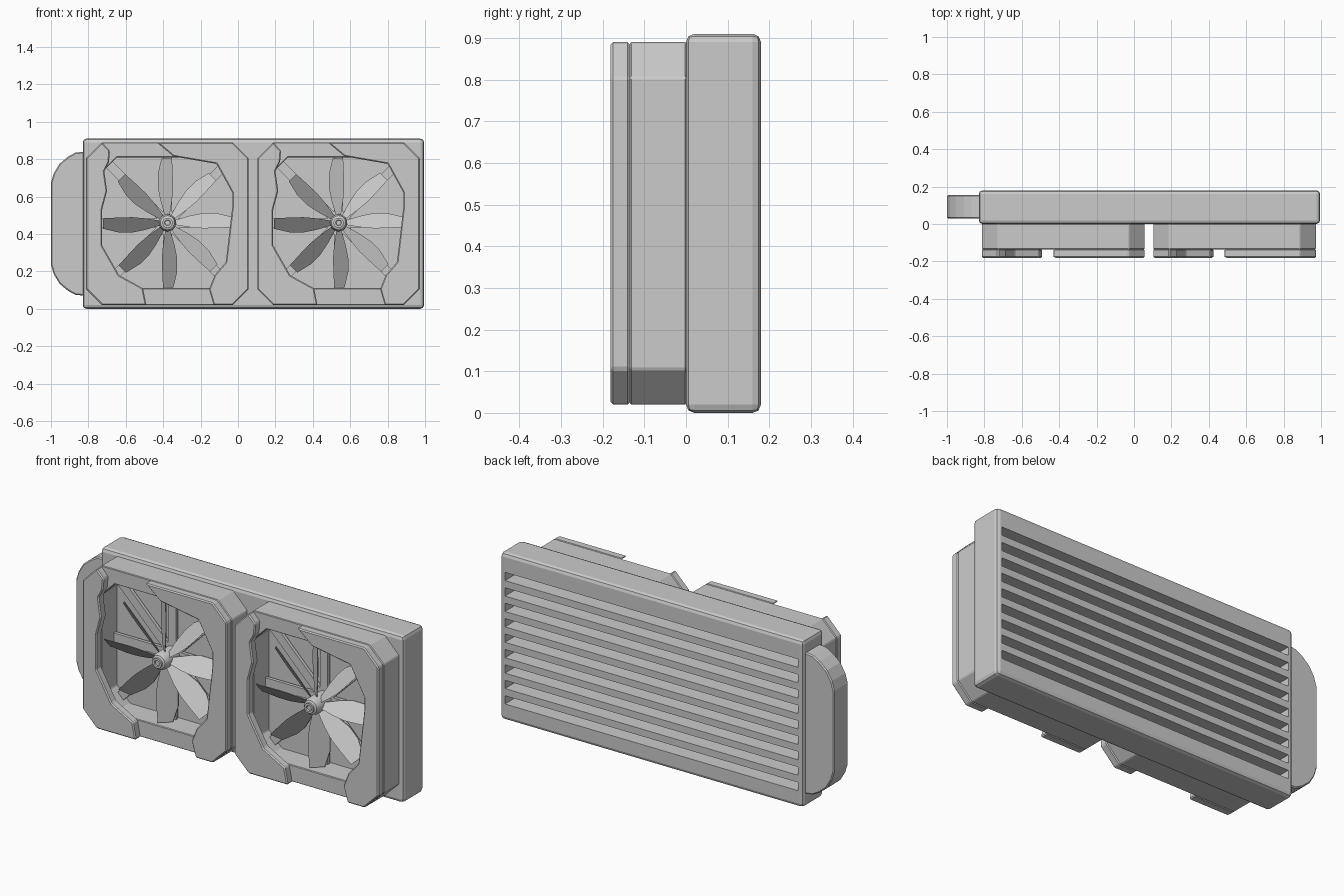
import bpy, bmesh
from math import cos, sin, pi

if "Cube" in bpy.data.objects:
    bpy.data.objects.remove(bpy.data.objects["Cube"])


def finish(name, bm, bevel=0, segs=1, smooth=False):
    bmesh.ops.recalc_face_normals(bm, faces=bm.faces)
    me = bpy.data.meshes.new(name)
    bm.to_mesh(me)
    bm.free()
    ob = bpy.data.objects.new(name, me)
    bpy.context.collection.objects.link(ob)
    bpy.ops.object.select_all(action='DESELECT')
    ob.select_set(True)
    bpy.context.view_layer.objects.active = ob
    if bevel:
        m = ob.modifiers.new("Bevel", 'BEVEL')
        m.width, m.segments, m.limit_method = bevel, segs, 'ANGLE'
        bpy.ops.object.modifier_apply(modifier=m.name)
    if smooth:
        bpy.ops.object.shade_smooth_by_angle(angle=0.7)
    return ob


def add_prism(bm, pts, y0, y1):
    """Extrude an x-z outline from y0 to y1."""
    a = [bm.verts.new((x, y0, z)) for x, z in pts]
    b = [bm.verts.new((x, y1, z)) for x, z in pts]
    bm.faces.new(a)
    bm.faces.new(b[::-1])
    n = len(pts)
    for i in range(n):
        j = (i + 1) % n
        bm.faces.new((a[i], b[i], b[j], a[j]))


def prism(name, pts, y0, y1, **kw):
    bm = bmesh.new()
    add_prism(bm, pts, y0, y1)
    return finish(name, bm, **kw)


def rect(x0, x1, z0, z1):
    return [(x0, z0), (x1, z0), (x1, z1), (x0, z1)]


def octagon(x0, x1, z0, z1, c):
    return [(x0 + c, z0), (x1 - c, z0), (x1, z0 + c), (x1, z1 - c),
            (x1 - c, z1), (x0 + c, z1), (x0, z1 - c), (x0, z0 + c)]


# radiator block with horizontal slots cut in the back
radiator = prism("radiator", rect(-0.83, 0.995, 0, 0.91), 0, 0.18, bevel=0.02, segs=2)
bm = bmesh.new()
for i in range(9):
    z = 0.09 + i * 0.084
    add_prism(bm, rect(-0.80, 0.965, z, z + 0.045), 0.09, 0.25)
cutter = finish("slot_cutter", bm)
cutter.hide_render = True
m = radiator.modifiers.new("Slots", 'BOOLEAN')
m.operation, m.solver, m.object = 'DIFFERENCE', 'EXACT', cutter
bpy.context.view_layer.objects.active = radiator
bpy.ops.object.modifier_apply(modifier=m.name)
bpy.data.objects.remove(cutter)

# rounded tank on the left end
half = [(-0.82, 0.385), (-0.87, 0.38), (-0.91, 0.358), (-0.955, 0.32), (-0.985, 0.27), (-1.0, 0.22)]
prism("end_tank", [(x, 0.455 + z) for x, z in half] + [(x, 0.455 - z) for x, z in half[::-1]],
      0.03, 0.155, bevel=0.006)

# front trim outlines of one fan
LEFT = [(-0.49, 0.02), (-0.727, 0.02), (-0.812, 0.105), (-0.812, 0.805), (-0.727, 0.89),
        (-0.685, 0.845), (-0.69, 0.785), (-0.715, 0.735), (-0.70, 0.63), (-0.727, 0.53),
        (-0.727, 0.34), (-0.636, 0.18), (-0.508, 0.11)]
RIGHT = [(-0.435, 0.89), (-0.028, 0.89), (0.057, 0.805), (0.057, 0.105), (-0.028, 0.02),
         (-0.13, 0.02), (-0.155, 0.105), (-0.125, 0.18), (-0.065, 0.25), (-0.03, 0.55),
         (-0.03, 0.62), (-0.115, 0.775), (-0.345, 0.815)]
BLADE = [(0.03, -0.010, 0.012), (0.12, -0.024, 0.038), (0.19, -0.030, 0.052),
         (0.26, -0.028, 0.052), (0.345, -0.024, 0.032)]
HUB = [(0.046, -0.02), (0.046, -0.125), (0.038, -0.145), (0.027, -0.150),
       (0.027, -0.160), (0.016, -0.160), (0.013, -0.154), (0, -0.154)]


def build_fan(side, dx):
    cx, cz = -0.377 + dx, 0.46

    # square housing with clipped corners and open middle
    bm = bmesh.new()
    outer = octagon(-0.812 + dx, 0.057 + dx, 0.02, 0.89, 0.085)
    inner = octagon(-0.727 + dx, -0.03 + dx, 0.11, 0.81, 0.08)
    loops = [[bm.verts.new((x, y, z)) for x, z in o]
             for o, y in ((outer, 0.002), (outer, -0.135), (inner, -0.135), (inner, 0.002))]
    for k in range(4):
        a, b = loops[k], loops[(k + 1) % 4]
        for i in range(8):
            j = (i + 1) % 8
            bm.faces.new((a[i], a[j], b[j], b[i]))
    finish(side + "_fan_housing", bm, bevel=0.004)

    # two trim plates
    for tag, pts in (("left", LEFT), ("right", RIGHT)):
        prism(f"{side}_fan_trim_{tag}", [(x + dx, z) for x, z in pts], -0.181, -0.134, bevel=0.006)

    # eight straight struts behind the blades
    bm = bmesh.new()
    for k in range(8):
        c, s = cos(k * pi / 4), sin(k * pi / 4)
        end = 0.36 if k % 2 == 0 else 0.44
        add_prism(bm, [(cx + r * c - t * s, cz + r * s + t * c)
                       for r, t in rect(0.03, end, -0.024, 0.024)], -0.03, -0.012)
    finish(side + "_fan_struts", bm)

    # eight pitched blades
    bm = bmesh.new()
    for k in range(8):
        c, s = cos(k * pi / 4), sin(k * pi / 4)
        rings = []
        for r, t0, t1 in BLADE:
            ring = []
            for t, d in ((t0, -0.003), (t1, -0.003), (t1, 0.003), (t0, 0.003)):
                ring.append(bm.verts.new((cx + r * c - t * s, -0.095 + 0.9 * t + d, cz + r * s + t * c)))
            rings.append(ring)
        for a, b in zip(rings, rings[1:]):
            for i in range(4):
                j = (i + 1) % 4
                bm.faces.new((a[i], a[j], b[j], b[i]))
        bm.faces.new(rings[0])
        bm.faces.new(rings[-1])
    finish(side + "_fan_blades", bm, smooth=True)

    # turned hub
    bm = bmesh.new()
    vs = [bm.verts.new((cx + r, y, cz)) for r, y in HUB]
    es = [bm.edges.new(p) for p in zip(vs, vs[1:])]
    bmesh.ops.spin(bm, geom=vs + es, cent=(cx, 0, cz), axis=(0, 1, 0), angle=2 * pi, steps=24)
    bmesh.ops.remove_doubles(bm, verts=bm.verts, dist=0.0005)
    finish(side + "_fan_hub", bm, smooth=True)


build_fan("left", 0)
build_fan("right", 0.915)
